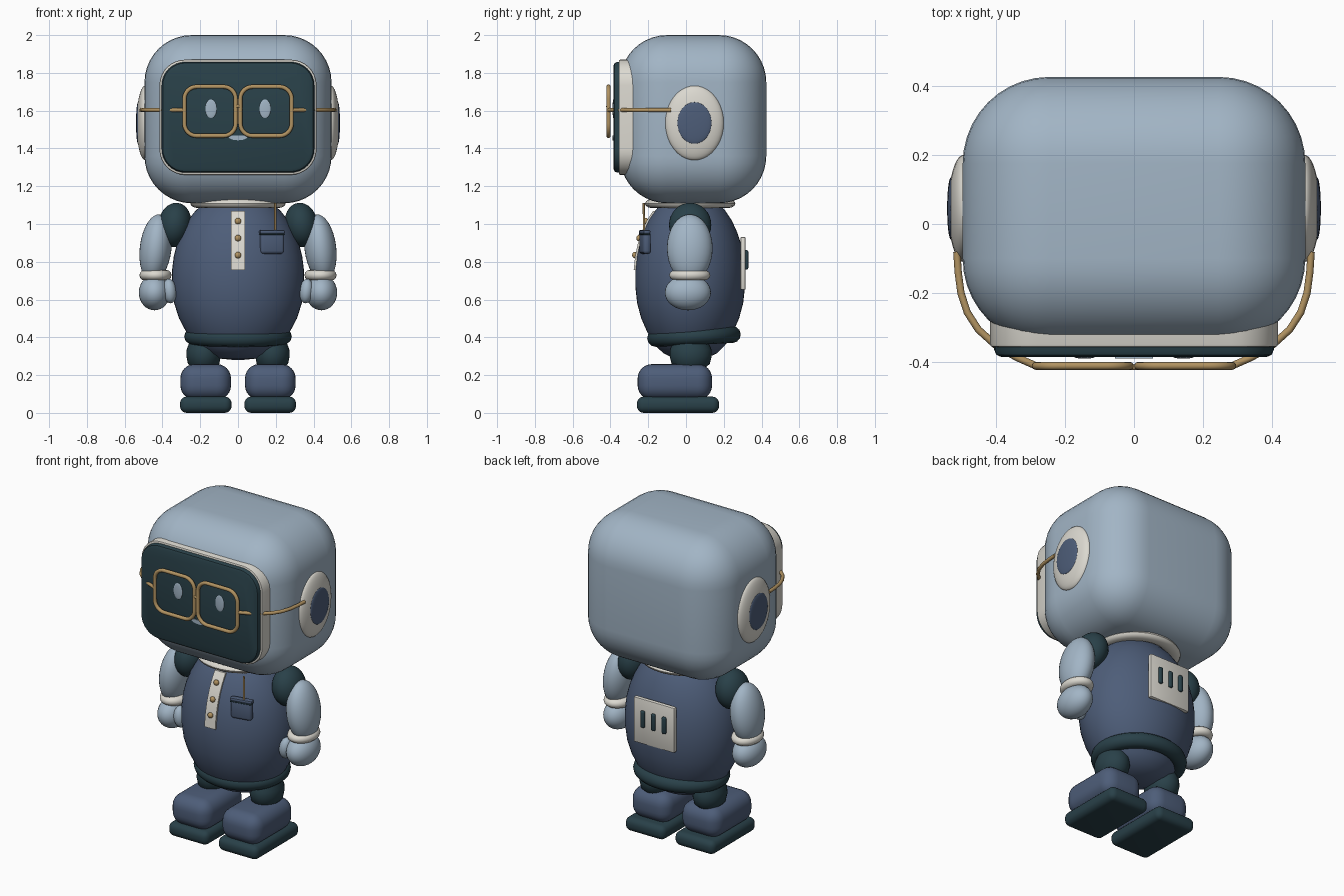
import bpy, bmesh, math
from mathutils import Matrix, Vector

if "Cube" in bpy.data.objects:
    bpy.data.objects.remove(bpy.data.objects["Cube"])


def material(name, rgb):
    m = bpy.data.materials.new(name)
    m.diffuse_color = (*rgb, 1)
    m.use_nodes = True
    m.node_tree.nodes["Principled BSDF"].inputs["Base Color"].default_value = m.diffuse_color
    return m


PALE = material("pale blue", (0.36, 0.46, 0.56))
NAVY = material("navy", (0.075, 0.11, 0.19))
TEAL = material("dark teal", (0.022, 0.052, 0.066))
CREAM = material("cream", (0.71, 0.69, 0.63))
GOLD = material("gold", (0.44, 0.29, 0.12))


def finish(name, bm, mat, mirror=False, angle=40):
    me = bpy.data.meshes.new(name)
    bmesh.ops.recalc_face_normals(bm, faces=bm.faces)
    bm.to_mesh(me)
    bm.free()
    me.materials.append(mat)
    ob = bpy.data.objects.new(name, me)
    bpy.context.collection.objects.link(ob)
    if mirror:
        ob.modifiers.new("mirror", 'MIRROR').use_mirror_merge = False
    bpy.ops.object.select_all(action='DESELECT')
    ob.select_set(True)
    bpy.context.view_layer.objects.active = ob
    bpy.ops.object.shade_smooth_by_angle(angle=math.radians(angle))
    return ob


def place(center, size=(1, 1, 1), rot=(0, 0, 0)):
    r = Matrix.Rotation(rot[2], 4, 'Z') @ Matrix.Rotation(rot[1], 4, 'Y') @ Matrix.Rotation(rot[0], 4, 'X')
    return Matrix.Translation(center) @ r @ Matrix.Diagonal((*size, 1))


def ball(name, center, radii, mat, mirror=False, rot=(0, 0, 0), seg=32):
    bm = bmesh.new()
    bmesh.ops.create_uvsphere(bm, u_segments=seg, v_segments=seg // 2, radius=1,
                              matrix=place(center, radii, rot))
    return finish(name, bm, mat, mirror)


def box(name, lo, hi, mat, bevel=0.01, seg=3, mirror=False, turn=0):
    bm = bmesh.new()
    lo, hi = Vector(lo), Vector(hi)
    bmesh.ops.create_cube(bm, size=1, matrix=place((0, 0, 0), hi - lo))
    bmesh.ops.bevel(bm, geom=bm.edges[:], offset=bevel, segments=seg, profile=0.5, affect='EDGES')
    bm.transform(place((lo + hi) / 2, rot=(0, 0, turn)))
    return finish(name, bm, mat, mirror)


def lathe(name, profile, center, ysc, mat, mirror=False, tilt=0, closed=False, n=48):
    """Revolve (radius, z) points about z, squashed in y."""
    bm = bmesh.new()
    rings = [[bm.verts.new((r * math.cos(a), r * ysc * math.sin(a), z))
              for a in (2 * math.pi * i / n for i in range(n))] for r, z in profile]
    pairs = list(zip(rings, rings[1:])) + ([(rings[-1], rings[0])] if closed else [])
    for a, b in pairs:
        for i in range(n):
            j = (i + 1) % n
            bm.faces.new((a[i], a[j], b[j], b[i]))
    if not closed:
        bm.faces.new(rings[0])
        bm.faces.new(rings[-1])
    bm.transform(place(center, rot=(tilt, 0, 0)))
    return finish(name, bm, mat, mirror)


def ring(name, center, r, ysc, tube_r, tube_z, mat, mirror=False, tilt=0):
    pts = [(r + tube_r * math.cos(a), tube_z * math.sin(a))
           for a in (math.pi * k / 6 for k in range(12))]
    return lathe(name, pts, center, ysc, mat, mirror, tilt, closed=True)


def round_rect(hw, hh, r, n=8):
    pts = []
    for k, (sx, sz) in enumerate(((1, 1), (-1, 1), (-1, -1), (1, -1))):
        for i in range(n + 1):
            a = math.pi / 2 * (k + i / n)
            pts.append((sx * (hw - r) + r * math.cos(a), sz * (hh - r) + r * math.sin(a)))
    return pts


def panel(name, hw, hh, r, z, back, front, bevel, mat):
    """Rounded plate facing the front, with a softened front rim."""
    bm = bmesh.new()
    loops = [[bm.verts.new((x, y, z + dz)) for x, dz in round_rect(hw - d, hh - d, r - d)]
             for y, d in ((back, 0), (front + bevel, 0), (front + bevel * 0.3, bevel * 0.3), (front, bevel))]
    for a, b in zip(loops, loops[1:]):
        for i in range(len(a)):
            j = (i + 1) % len(a)
            bm.faces.new((a[i], a[j], b[j], b[i]))
    bm.faces.new(loops[0])
    bm.faces.new(loops[-1])
    return finish(name, bm, mat)


def tube(name, pts, r, mat, cyclic=False):
    cu = bpy.data.curves.new(name, 'CURVE')
    cu.dimensions = '3D'
    cu.bevel_depth, cu.bevel_resolution, cu.use_fill_caps = r, 3, True
    sp = cu.splines.new('POLY')
    sp.points.add(len(pts) - 1)
    for p, co in zip(sp.points, pts):
        p.co = (*co, 1)
    sp.use_cyclic_u = cyclic
    sp.use_smooth = True
    cu.materials.append(mat)
    ob = bpy.data.objects.new(name, cu)
    bpy.context.collection.objects.link(ob)


# Head, face screen and its trim
box("head", (-0.495, -0.35, 1.11), (0.495, 0.425, 2.0), PALE, 0.25, 10)
panel("screen_trim", 0.416, 0.305, 0.135, 1.565, -0.2, -0.356, 0.008, CREAM)
panel("face_screen", 0.404, 0.293, 0.125, 1.565, -0.2, -0.384, 0.02, TEAL)
ball("eye", (0.143, -0.384, 1.61), (0.03, 0.005, 0.05), PALE, True)
bm = bmesh.new()
smile = [(0.055 * math.cos(a), -0.388, 1.469 + 0.026 * math.sin(a))
         for a in (math.pi * (1 + i / 12) for i in range(13))]
f = bm.faces.new([bm.verts.new(p) for p in smile])
ext = bmesh.ops.extrude_face_region(bm, geom=[f])
bmesh.ops.translate(bm, vec=(0, 0.006, 0), verts=[v for v in ext["geom"] if isinstance(v, bmesh.types.BMVert)])
finish("mouth", bm, PALE)

# Ears
ball("ear_pad", (0.492, 0.045, 1.535), (0.045, 0.155, 0.197), CREAM, True, seg=40)
ball("ear_center", (0.529, 0.045, 1.535), (0.011, 0.09, 0.11), NAVY, True)

# Glasses: two rims, bridge and side arms
arm_path = [(0.283, -0.41), (0.34, -0.385), (0.40, -0.35), (0.45, -0.305), (0.482, -0.255),
            (0.5, -0.2), (0.508, -0.14), (0.512, -0.08)]
for s, side in ((-1, "left"), (1, "right")):
    tube("glasses_rim_" + side, [(s * 0.148 + x, -0.41, 1.597 + z) for x, z in round_rect(0.136, 0.13, 0.065)],
         0.0115, GOLD, True)
    tube("glasses_arm_" + side, [(s * x, y, 1.603) for x, y in arm_path], 0.0105, GOLD)
tube("glasses_bridge", [(-0.018, -0.408, 1.612), (-0.008, -0.414, 1.624), (0.008, -0.414, 1.624),
                        (0.018, -0.408, 1.612)], 0.009, GOLD)

# Torso, collar and belt
YS, YC = 0.83, 0.022
body = [(0.02, 0.28), (0.10, 0.288), (0.17, 0.315), (0.22, 0.355), (0.275, 0.43), (0.312, 0.5),
        (0.338, 0.58), (0.35, 0.67), (0.35, 0.75), (0.34, 0.83), (0.322, 0.9), (0.298, 0.96),
        (0.265, 1.02), (0.225, 1.07), (0.18, 1.11)]
lathe("torso", body, (0, YC, 0), YS, NAVY)
ring("collar", (0, YC, 1.108), 0.21, 0.95, 0.042, 0.024, CREAM)
ring("belt", (0, 0.042, 0.405), 0.235, 0.87, 0.05, 0.045, TEAL, tilt=0.05)


def body_front(x, z):
    """Front surface y of the torso at (x, z)."""
    for (r0, z0), (r1, z1) in zip(body, body[1:]):
        if z0 <= z <= z1:
            r = r0 + (r1 - r0) * (z - z0) / (z1 - z0)
            return YC - YS * math.sqrt(max(r * r - x * x, 0))


# Button strip following the chest
bm = bmesh.new()
rows = []
for i in range(13):
    z = 0.757 + 0.312 * i / 12
    y = body_front(0, z)
    rows.append([bm.verts.new((x, y + d, z)) for x, d in ((-0.037, 0.03), (-0.037, -0.009),
                                                         (0.037, -0.009), (0.037, 0.03))])
for a, b in zip(rows, rows[1:]):
    for k in range(4):
        bm.faces.new((a[k], a[(k + 1) % 4], b[(k + 1) % 4], b[k]))
bm.faces.new(rows[0])
bm.faces.new(rows[-1])
finish("button_strip", bm, CREAM)
for i, z in enumerate((0.835, 0.925, 1.015)):
    ball(f"button_{i + 1}", (0, body_front(0, z) - 0.012, z), (0.017, 0.014, 0.017), GOLD, seg=16)

# Chest pouch with its hanging cord
box("pouch", (0.116, -0.238, 0.842), (0.244, -0.196, 0.955), NAVY, 0.016, 3, turn=0.2)
box("pouch_rim", (0.112, -0.238, 0.948), (0.248, -0.2, 0.968), NAVY, 0.008, 2, turn=0.2)
box("pouch_seam", (0.114, -0.239, 0.943), (0.246, -0.2, 0.949), TEAL, 0.002, 1, turn=0.2)
tube("pouch_cord", [(0.197, -0.222, 0.955), (0.197, -0.224, 1.11)], 0.006, GOLD)

# Back plate with three vents
box("back_plate", (-0.14, 0.288, 0.652), (0.14, 0.316, 0.932), CREAM, 0.008, 2)
for i in (-1, 0, 1):
    box(f"vent_{i + 2}", (i * 0.073 - 0.014, 0.308, 0.758), (i * 0.073 + 0.014, 0.33, 0.862), TEAL, 0.0095, 3)

# Arms
ball("shoulder", (0.335, 0.022, 0.995), (0.088, 0.112, 0.118), TEAL, True, rot=(0, -0.15, 0))
ball("arm", (0.436, 0.02, 0.872), (0.084, 0.121, 0.18), PALE, True, rot=(0, -0.12, 0))
ring("cuff", (0.437, 0.02, 0.729), 0.057, 1.28, 0.028, 0.028, CREAM, True)
ball("hand", (0.442, 0.01, 0.637), (0.083, 0.122, 0.094), PALE, True)
ball("thumb", (0.362, -0.045, 0.645), (0.037, 0.045, 0.065), PALE, True, rot=(0, 0.1, 0), seg=24)

# Legs, boots and soles
leg = [(0.06, 0.235), (0.083, 0.26), (0.091, 0.3), (0.09, 0.335), (0.075, 0.375), (0.03, 0.40)]
lathe("leg", leg, (0.182, 0.025, 0), 1.22, TEAL, True, n=32)
box("boot", (0.037, -0.256, 0.07), (0.305, 0.138, 0.258), NAVY, 0.075, 6, True)
box("sole", (0.034, -0.26, 0.004), (0.307, 0.175, 0.09), TEAL, 0.036, 5, True)
for ob in [o for o in bpy.context.collection.objects if o.name.startswith("sole")]:
    ob.location.z = -0.004
